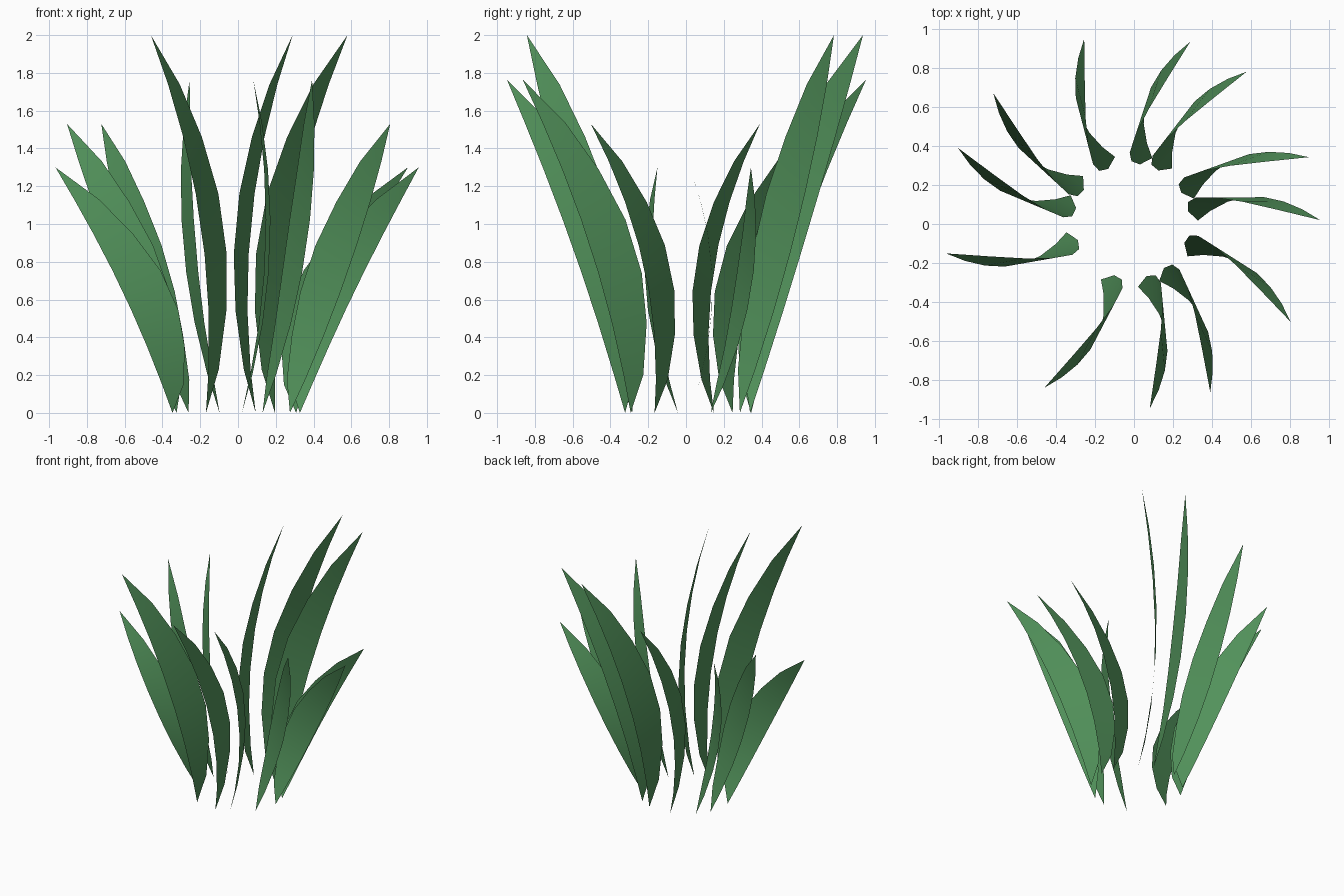
import bpy, math

if "Cube" in bpy.data.objects:
    bpy.data.objects.remove(bpy.data.objects["Cube"])

green = bpy.data.materials.new("leaf green")
green.diffuse_color = (0.085, 0.29, 0.105, 1)
green.use_nodes = True
green.node_tree.nodes["Principled BSDF"].inputs["Base Color"].default_value = green.diffuse_color

CENTRE = (-0.012, 0.016)
BASE_R, TIP_R, SAG = 0.34, 0.969, 0.122
# blade outline: (height fraction, inner radius); the outer edge is nearly straight
ROWS = [(0.115, 0.289), (0.27, 0.291), (0.42, 0.33), (0.58, 0.425),
        (0.73, 0.57), (0.87, 0.745)]


def blade_mesh():
    """Upright blade, broad along the radius, bowed sideways, unit height."""
    def bow(z):
        return SAG * 4 * z * (1 - z)
    verts = [(BASE_R, 0, 0)]
    for z, inner in ROWS:
        outer = BASE_R + (TIP_R - BASE_R) * z - 0.022 * math.sin(math.pi * z)
        verts += [(inner, bow(z), z), (outer, bow(z), z)]
    verts.append((TIP_R, 0, 1))
    faces = [(0, 2, 1)]
    for i in range(len(ROWS) - 1):
        a = 1 + 2 * i
        faces.append((a, a + 1, a + 3, a + 2))
    n = len(verts)
    faces.append((n - 3, n - 2, n - 1))
    me = bpy.data.meshes.new("leaf_blade")
    me.from_pydata(verts, [], faces)
    me.materials.append(green)
    for p in me.polygons:
        p.use_smooth = True
    return me


mesh = blade_mesh()
# tip x, tip y, height of each blade in the ring
TIPS = [(0.89, 0.34, 1.3), (0.95, 0.02, 1.3), (0.80, -0.50, 1.53),
        (0.39, -0.86, 1.765), (0.08, -0.94, 1.765), (-0.46, -0.84, 2.0),
        (-0.96, -0.15, 1.3), (-0.895, 0.387, 1.53), (-0.72, 0.67, 1.53),
        (-0.255, 0.95, 1.765), (0.287, 0.93, 2.0), (0.577, 0.78, 2.0)]
for i, (x, y, h) in enumerate(TIPS):
    ob = bpy.data.objects.new(f"leaf_blade_{i + 1}", mesh)
    bpy.context.collection.objects.link(ob)
    ob.location = (*CENTRE, 0)
    ob.rotation_euler.z = math.atan2(y - CENTRE[1], x - CENTRE[0])
    ob.scale.z = h
